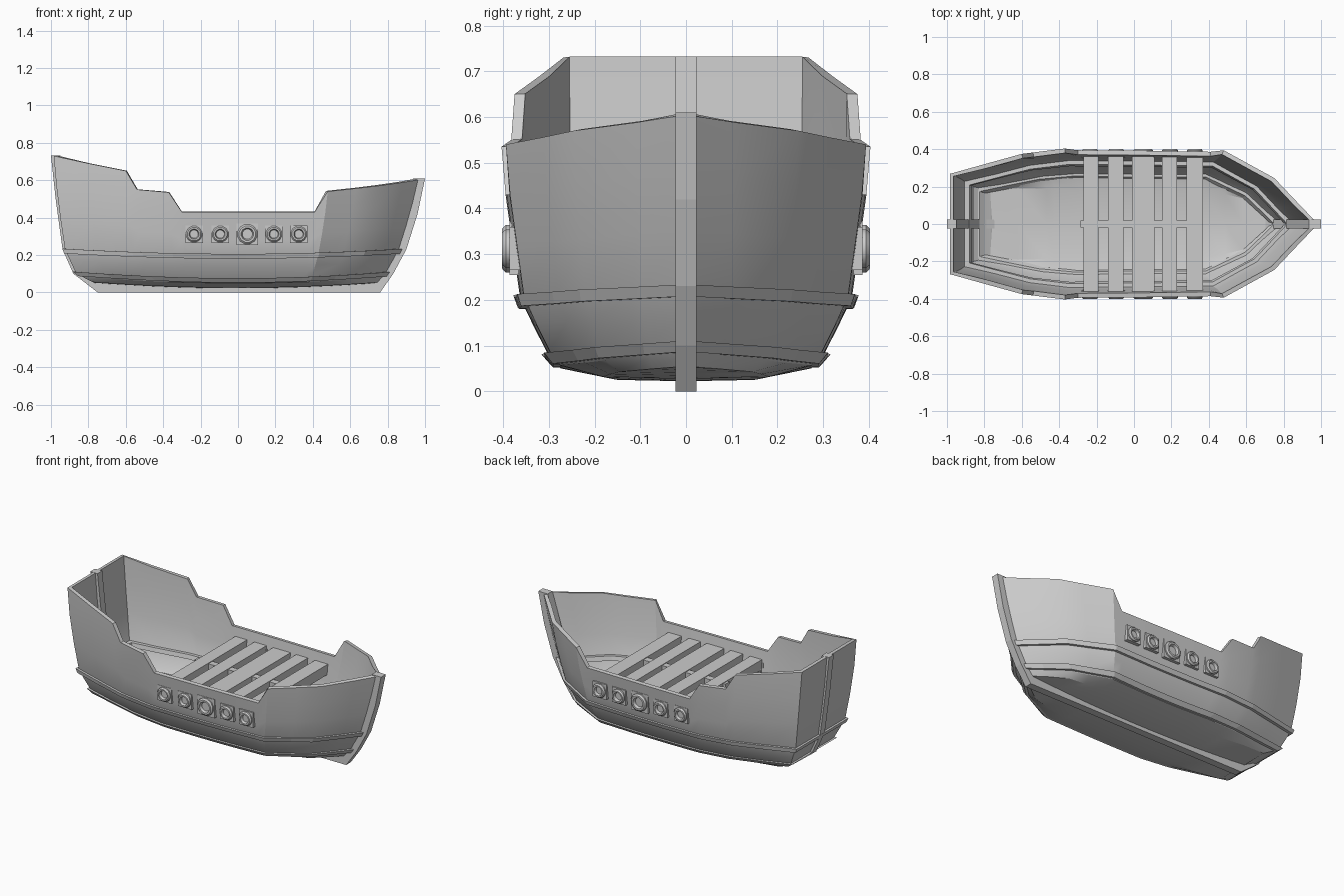
import bpy, bmesh, math
from mathutils import Vector

if "Cube" in bpy.data.objects:
    bpy.data.objects.remove(bpy.data.objects["Cube"])


def lerp_table(t, v):
    """Piecewise linear lookup."""
    if v <= t[0][0]:
        return t[0][1]
    for (a, p), (b, q) in zip(t, t[1:]):
        if v <= b:
            return p + (q - p) * (v - a) / (b - a)
    return t[-1][1]


# Hull shape curves: stern end, bow end and flare by height, plan width by length
STERN = [(.05, .765), (.1, .865), (.23, .925), (.5, .965), (.73, .985)]
BOW = [(.03, .75), (.1, .81), (.23, .88), (.42, .94), (.61, .985)]
FLARE = [(.025, .37), (.05, .68), (.08, .745), (.2, .895), (.43, .975), (.55, 1)]
PLAN = [(-1, .268), (-.62, .374), (-.38, .405), (.05, .402), (.495, .395),
        (.77, .245), (1, 0)]
RIM = [(-.985, .73), (-.8, .69), (-.6, .65), (-.54, .55), (-.37, .535), (-.3, .43),
       (-.1, .43), (.05, .43), (.2, .43), (.41, .43), (.48, .54), (.63, .556),
       (.75, .57), (.88, .588), (.985, .605)]


def end(s, z):
    return lerp_table(STERN if s < 0 else BOW, z)


def hull_point(u, z):
    return Vector((u * end(u, z), lerp_table(PLAN, u) * lerp_table(FLARE, z), z))


def finish(name, bm, smooth=None, thickness=0):
    me = bpy.data.meshes.new(name)
    bm.to_mesh(me)
    bm.free()
    ob = bpy.data.objects.new(name, me)
    bpy.context.collection.objects.link(ob)
    bpy.ops.object.select_all(action='DESELECT')
    bpy.context.view_layer.objects.active = ob
    ob.select_set(True)
    if thickness:
        mod = ob.modifiers.new("thickness", 'SOLIDIFY')
        mod.thickness = thickness
        mod.offset = -1
        bpy.ops.object.modifier_apply(modifier=mod.name)
    if smooth:
        bpy.ops.object.shade_smooth_by_angle(angle=math.radians(smooth))
    return ob


def box(name, lo, hi):
    bm = bmesh.new()
    bmesh.ops.create_cube(bm, size=1)
    for v in bm.verts:
        v.co = Vector([lo[i] + (v.co[i] + .5) * (hi[i] - lo[i]) for i in range(3)])
    return finish(name, bm)


US = [max(-1, min(1, x / end(x, z))) for x, z in RIM]
US[0], US[-1] = -1, 1

# Planked hull shell with stepped rim and flat transom
bm = bmesh.new()
cols = []
for u, (x, rim) in zip(US, RIM):
    lows = [z + .03 * u * u for z in (.025, .05, .08, .14, .2)]
    zs = [rim, .67 * rim + .33 * lows[-1], .33 * rim + .67 * lows[-1]] + lows[::-1]
    side = [hull_point(u, z) for z in zs]
    ring = side + [Vector((side[-1].x, 0, zs[-1] - .003))]
    ring += [Vector((p.x, -p.y, p.z)) for p in reversed(side)]
    cols.append([bm.verts.new(p) for p in ring])
for a, b in zip(cols, cols[1:]):
    for i in range(len(a) - 1):
        bm.faces.new((a[i], a[i + 1], b[i + 1], b[i]))
s = cols[0]
n = len(s)
for i in range(n // 2 - 1):
    bm.faces.new((s[i], s[i + 1], s[n - 2 - i], s[n - 1 - i]))
m = n // 2
bm.faces.new((s[m - 1], s[m], s[m + 1]))
bmesh.ops.remove_doubles(bm, verts=bm.verts, dist=.0005)
bmesh.ops.recalc_face_normals(bm, faces=bm.faces)
if min(bm.faces, key=lambda f: f.calc_center_median().z).normal.z > 0:
    bmesh.ops.reverse_faces(bm, faces=bm.faces)
finish("hull", bm, 22, .024)


# Wales: closed bands around the hull, standing proud inside and out
def offset_loop(pts, d):
    out = []
    for i, p in enumerate(pts):
        a = (p - pts[i - 1]).to_2d().normalized()
        b = (pts[(i + 1) % len(pts)] - p).to_2d().normalized()
        na, nb = Vector((a.y, -a.x)), Vector((b.y, -b.x))
        k = (na + nb) / max(.5, 1 + na.dot(nb))
        out.append(p + Vector((k.x, k.y, 0)) * d)
    return out


def wale(name, z0, height, sag):
    def loop(dz):
        right = [hull_point(u, z0 + dz + sag * u * u) for u in US]
        return [Vector((p.x, -p.y, p.z)) for p in right] + right[-2::-1]
    low, high = loop(0), loop(height)
    sections = [offset_loop(low, .014), offset_loop(high, .014),
                offset_loop(high, -.045), offset_loop(low, -.045)]
    bm = bmesh.new()
    rows = [[bm.verts.new(p) for p in s] for s in sections]
    k = len(low)
    for r in range(4):
        for i in range(k):
            j, q = (i + 1) % k, (r + 1) % 4
            bm.faces.new((rows[r][i], rows[r][j], rows[q][j], rows[q][i]))
    bmesh.ops.recalc_face_normals(bm, faces=bm.faces)
    finish(name, bm)


wale("upper_wale", .18, .026, .028)
wale("lower_wale", .052, .024, .035)

# Keel with stem and stern post in one piece
outer = [(-1, .732), (-.975, .5), (-.938, .23), (-.88, .1), (-.75, 0), (.76, 0),
         (.83, .1), (.9, .23), (.96, .42), (1, .61)]
inner = [(.935, .61), (.875, .42), (.815, .23), (.74, .1), (.67, .045),
         (-.69, .045), (-.82, .1), (-.885, .23), (-.925, .5), (-.95, .732)]
bm = bmesh.new()
L = [[bm.verts.new((x, y, z)) for x, z in outer + inner] for y in (-.023, .023)]
k = len(outer)
t = 2 * k
for i in range(k - 1):
    for g in L:
        bm.faces.new((g[i], g[i + 1], g[t - 2 - i], g[t - 1 - i]))
for i in range(t):
    j = (i + 1) % t
    bm.faces.new((L[0][i], L[0][j], L[1][j], L[1][i]))
bmesh.ops.recalc_face_normals(bm, faces=bm.faces)
finish("keel_and_posts", bm)

# Deep deck beams and the lengthwise carling joining them
for i, (a, b) in enumerate([(-.27, -.19), (-.14, -.055), (-.01, .11), (.15, .23), (.28, .37)]):
    box(f"deck_beam_{i + 1}", (a, -.36, .315), (b, .36, .378))
box("deck_carling", (-.285, -.02, .325), (.37, .02, .374))


# Gun ports: square frame with a hollow round muzzle ring, both sides
def muzzle(name, x, z, r, side):
    prof = [(.5, .345), (.5, .388), (.62, .402), (.82, .402), (.98, .394), (.98, .372), (.8, .345)]
    bm = bmesh.new()
    rings = []
    for i in range(12):
        a = math.tau * (i + .5) / 12
        rings.append([bm.verts.new((x + r * p * math.cos(a), side * y, z + r * p * math.sin(a)))
                      for p, y in prof])
    for i in range(12):
        a, b = rings[i], rings[(i + 1) % 12]
        for j in range(len(prof)):
            q = (j + 1) % len(prof)
            bm.faces.new((a[j], a[q], b[q], b[j]))
    bmesh.ops.recalc_face_normals(bm, faces=bm.faces)
    finish(name, bm, 40)


for side, tag in ((-1, "front"), (1, "back")):
    for i, x in enumerate((-.235, -.095, .05, .192, .325)):
        h = .058 if i == 2 else .047
        ya, yb = sorted((side * .355, side * .386))
        box(f"port_frame_{tag}_{i + 1}", (x - h, ya, .312 - h), (x + h, yb, .312 + h))
        muzzle(f"gun_muzzle_{tag}_{i + 1}", x, .312, h * .95, side)
